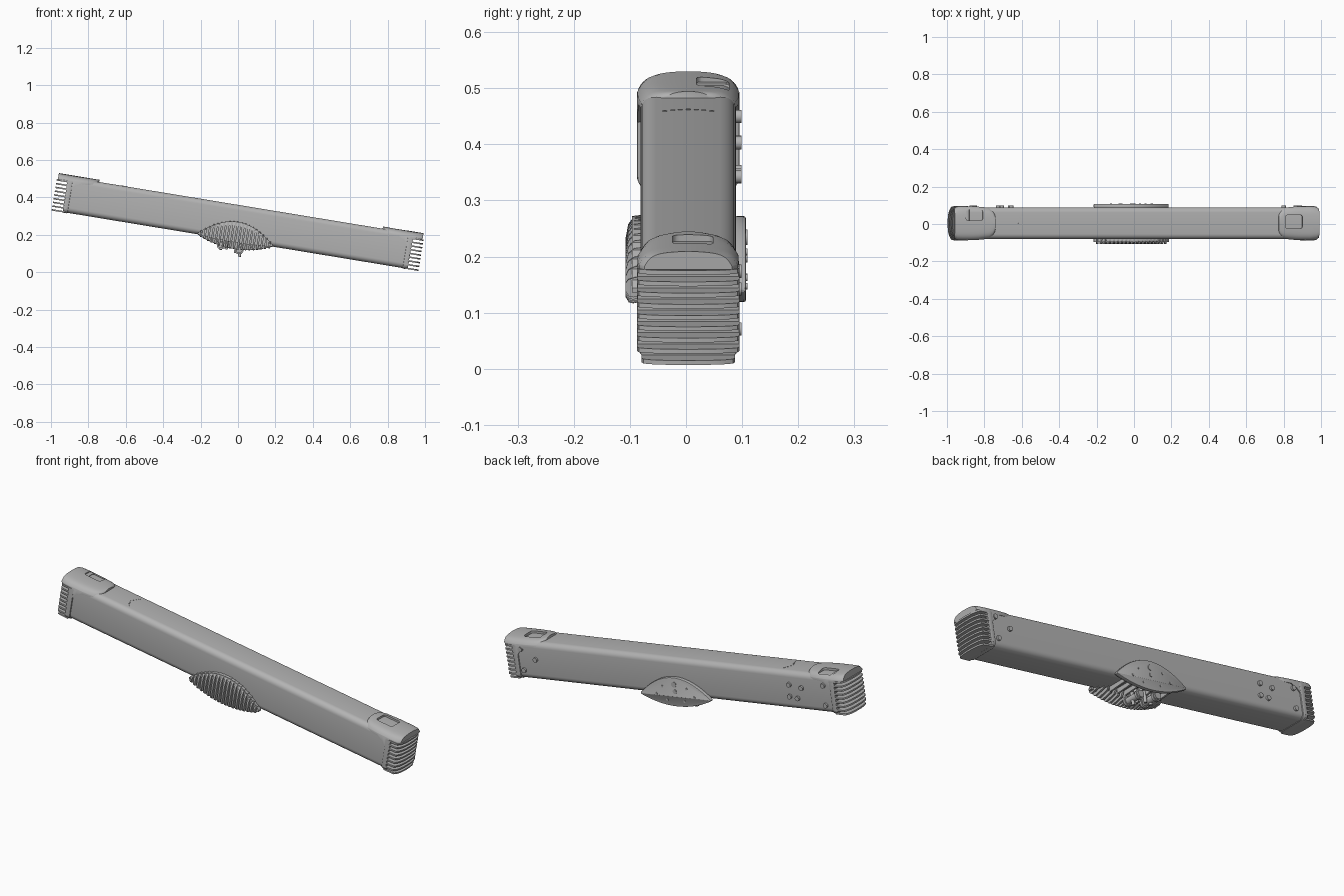
import bpy, bmesh, math
from mathutils import Matrix, Vector

if "Cube" in bpy.data.objects:
    bpy.data.objects.remove(bpy.data.objects["Cube"])

grey = bpy.data.materials.new("plain_grey")
grey.use_nodes = True
grey.diffuse_color = (0.45, 0.45, 0.45, 1)
grey.node_tree.nodes["Principled BSDF"].inputs["Base Color"].default_value = (0.45, 0.45, 0.45, 1)

# Everything is modelled along x, then tilted into place
TILT = Matrix.Translation((0, 0.004, 0.264)) @ Matrix.Rotation(math.radians(9.35), 4, "Y")


def finish(name, bm, bevel=0):
    bmesh.ops.recalc_face_normals(bm, faces=bm.faces)
    if bevel:
        edges = [e for e in bm.edges if e.calc_face_angle(0) > 0.8]
        bmesh.ops.bevel(bm, geom=edges, offset=bevel, segments=2, affect="EDGES", profile=0.5)
    bm.transform(TILT)
    mesh = bpy.data.meshes.new(name)
    bm.to_mesh(mesh)
    bm.free()
    shade(mesh)
    mesh.materials.append(grey)
    obj = bpy.data.objects.new(name, mesh)
    bpy.context.scene.collection.objects.link(obj)
    return obj


def shade(mesh):
    for p in mesh.polygons:
        p.use_smooth = True
    mesh.set_sharp_from_angle(angle=math.radians(32))


def add_loft(bm, loops):
    rings = [[bm.verts.new(p) for p in loop] for loop in loops]
    for a, b in zip(rings, rings[1:]):
        for i in range(len(a)):
            j = (i + 1) % len(a)
            bm.faces.new((a[i], a[j], b[j], b[i]))
    bm.faces.new(rings[0])
    bm.faces.new(rings[-1])


def loft(name, loops, bevel=0):
    bm = bmesh.new()
    add_loft(bm, loops)
    return finish(name, bm, bevel)


def slab(axis, outline, lo, hi):
    """Two loops of a flat outline, placed at lo and hi on the given axis."""
    def put(p, h):
        q = list(p)
        q.insert(axis, h)
        return Vector(q)
    return [[put(p, h) for p in outline] for h in (lo, hi)]


def round_rect(hw, hh, r, n=6, cx=0, cy=0):
    pts = []
    for k, (sx, sy) in enumerate(((1, 1), (-1, 1), (-1, -1), (1, -1))):
        for i in range(n + 1):
            a = (k + i / n) * math.pi / 2
            pts.append((cx + sx * (hw - r) + r * math.cos(a), cy + sy * (hh - r) + r * math.sin(a)))
    return pts


# Long beam
loft("beam", slab(0, round_rect(0.085, 0.095, 0.028), -0.93, 0.93))


# End caps: hood with a slot, collar and comb of fins
def hood_section(x, w, skirt):
    pts = [(x, w, skirt)]
    for i in range(25):
        t = math.cos(math.pi * i / 24)
        pts.append((x, w * t, 0.107 - 0.009 * t * t - 0.018 * t ** 8))
    return pts + [(x, -w, skirt)]


HOOD = ((0.768, 0.045, 0.07), (0.772, 0.06, 0.07), (0.782, 0.074, 0.07), (0.80, 0.083, 0.07),
        (0.86, 0.089, 0.068), (0.89, 0.09, 0.05), (0.915, 0.09, 0.02), (0.935, 0.09, 0.0),
        (0.938, 0.09, 0.074), (0.972, 0.088, 0.074), (0.988, 0.078, 0.074))


def fin_outline(s, w):
    pts = [(s * 0.92, -w), (s * 0.965, -w)]
    for i in range(13):
        t = -1 + i / 6
        pts.append((s * (0.994 - 0.008 * t * t - 0.008 * t ** 6), t * (w - 0.003)))
    return pts + [(s * 0.965, w), (s * 0.92, w)]


for side, s, hole_x, hole_y, hole_w in (("left", 1, 0.85, 0.008, 0.036), ("right", -1, -0.882, 0.044, 0.029)):
    hood = loft(side + "_cap_hood", [hood_section(s * x, w, k) for x, w, k in HOOD])
    cutter = loft(side + "_slot_cutter", slab(2, round_rect(0.046, hole_w, 0.012, 4, hole_x, hole_y), 0.085, 0.15))
    cutter.hide_render = True
    cutter.hide_viewport = True
    mod = hood.modifiers.new("slot", "BOOLEAN")
    mod.operation = "DIFFERENCE"
    mod.solver = "EXACT"
    mod.object = cutter
    bpy.context.view_layer.update()
    cut = bpy.data.meshes.new_from_object(hood.evaluated_get(bpy.context.evaluated_depsgraph_get()))
    hood.modifiers.clear()
    hood.data = cut
    shade(cut)
    bpy.data.objects.remove(cutter)

    collar = round_rect(0.091, 0.098, 0.028)
    loft(side + "_cap_collar", slab(0, collar, s * 0.908, s * 0.935), 0.003)

    bm = bmesh.new()
    for i in range(9):
        z = -0.093 + 0.0203 * i
        w = 0.083 if i == 0 else 0.091
        add_loft(bm, slab(2, fin_outline(s, w), z - 0.004, z + 0.004))
    finish(side + "_cap_fins", bm)


# Central lens-shaped housing
def bulge(x):
    return 1 - (x / 0.203) ** 2


def lens(depth):
    xs = [0.203 * math.sin(math.pi / 2 * (-1 + i / 16)) for i in range(33)]
    return ([(x, -0.088 + 0.093 * bulge(x)) for x in xs]
            + [(x, -0.096 - depth * bulge(x)) for x in reversed(xs)])


loft("front_housing_shell", slab(1, lens(0.01), -0.1, -0.08))
loft("back_housing_plate", slab(1, lens(0.045), 0.082, 0.103), 0.004)

# Upright ribs that wrap under the beam
bm = bmesh.new()
for i in range(-9, 10):
    x = 0.0205 * i
    top = -0.088 + 0.093 * bulge(x)
    low = -0.1 - 0.042 * bulge(x)
    soft = 0.3 * (top - low)
    outline = [(-0.08, top + 0.002), (-0.096, top), (-0.107, top - 0.35 * soft), (-0.112, top - soft),
               (-0.112, low + 0.012), (-0.106, low + 0.002), (-0.098, low), (-0.04, low + 0.012),
               (-0.02, -0.09), (-0.08, -0.09)]
    add_loft(bm, slab(0, outline, x - 0.0052, x + 0.0052))
finish("front_housing_ribs", bm)


def add_cylinder(bm, centre, radius, length, axis, sides=16):
    turn = Matrix.Rotation(math.pi / 2, 4, "X") if axis == "Y" else Matrix()
    bmesh.ops.create_cone(bm, cap_ends=True, segments=sides, radius1=radius, radius2=radius,
                          depth=length, matrix=Matrix.Translation(centre) @ turn)


# Mechanism below the beam: cross slats, spindles and pegs
bm = bmesh.new()
for i in range(-3, 4):
    x = 0.045 * i
    add_loft(bm, slab(0, [(-0.03, -0.09), (0.09, -0.09), (0.09, -0.11), (-0.03, -0.118)], x - 0.005, x + 0.005))
for x, z in ((-0.07, -0.132), (0.03, -0.142)):
    add_cylinder(bm, (x, 0, z), 0.017, 0.11, "Y")
    for y in (-0.04, 0.04):
        add_cylinder(bm, (x, y, z), 0.023, 0.012, "Y")
for x, z in ((-0.07, -0.158), (-0.04, -0.15), (0.012, -0.162), (0.036, -0.178)):
    add_cylinder(bm, (x, 0, (z - 0.09) / 2), 0.008, -0.09 - z, "Z", 12)
finish("under_mechanism", bm)

# Screw heads on the back
bm = bmesh.new()
beam_screws = [(0.89, 0.055), (0.81, 0.01), (0.885, -0.05), (-0.87, 0.045), (-0.87, -0.055),
               (-0.67, 0.03), (-0.74, 0.02), (-0.665, -0.03), (-0.71, -0.035)]
for x, z in beam_screws:
    add_cylinder(bm, (x, 0.087, z), 0.012, 0.016, "Y")
plate_screws = [(0, -0.03, 0.014), (0, -0.065, 0.011)]
plate_screws += [(s * x, z, 0.006) for s in (-1, 1) for x, z in ((0.07, -0.045), (0.11, -0.085), (0.05, -0.11))]
for x, z, r in plate_screws:
    add_cylinder(bm, (x, 0.102, z), r, 0.008, "Y")
finish("back_screws", bm)

# Small arc of marks on the top
bm = bmesh.new()
for i in range(-3, 4):
    x, y = -0.64 + 0.002 * i * i, 0.014 * i
    add_loft(bm, slab(2, round_rect(0.003, 0.004, 0.002, 2, x, y), 0.094, 0.0965))
finish("top_marks", bm)
